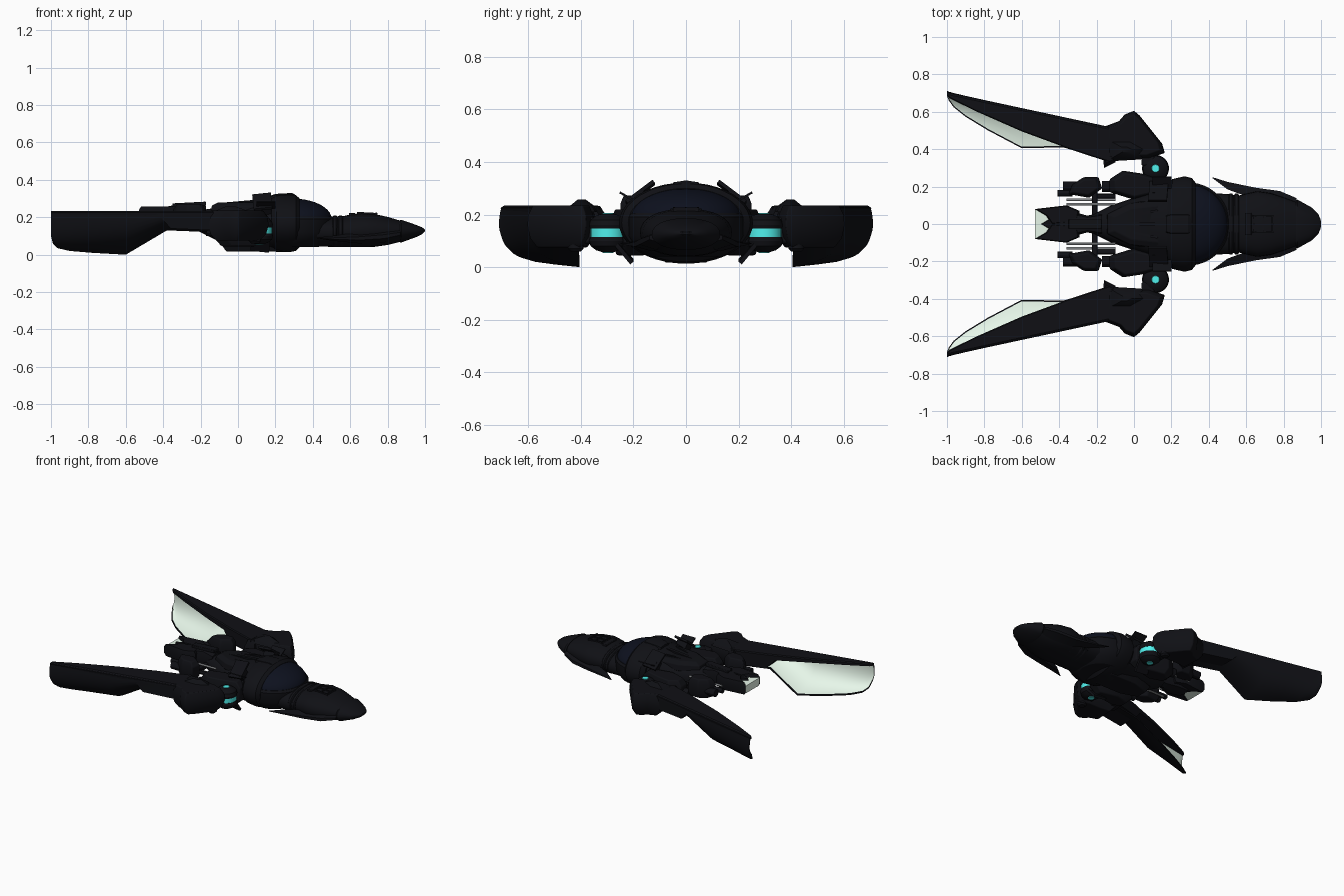
import bpy, bmesh
from math import sin, cos, pi, radians, copysign
from mathutils import Vector, Euler


def material(name, r, g, b):
    m = bpy.data.materials.new(name)
    m.diffuse_color = (r, g, b, 1)
    return m


DARK = material("dark_hull", 0.005, 0.0053, 0.0075)
BLUE = material("dome_blue", 0.004, 0.0055, 0.013)
TEAL = material("teal_glow", 0.08, 0.88, 0.85)
PALE = material("pale_panel", 0.80, 0.93, 0.82)
GREY = material("rod_grey", 0.25, 0.26, 0.27)


def loft(name, loops, mats=(DARK,), mirror=False, pick=None, bevel=0, angle=30):
    """Skin equal-length point loops and cap both ends; pick(j) gives a material slot."""
    bm = bmesh.new()
    rows = [[bm.verts.new(p) for p in loop] for loop in loops]
    n = len(rows[0])
    for a, b in zip(rows, rows[1:]):
        for j in range(n):
            k = (j + 1) % n
            f = bm.faces.new((a[j], a[k], b[k], b[j]))
            f.material_index = pick(j) if pick else 0
    bm.faces.new(rows[0][::-1])
    bm.faces.new(rows[-1])
    bmesh.ops.recalc_face_normals(bm, faces=bm.faces)
    me = bpy.data.meshes.new(name)
    bm.to_mesh(me)
    bm.free()
    for m in mats:
        me.materials.append(m)
    ob = bpy.data.objects.new(name, me)
    bpy.context.collection.objects.link(ob)
    if bevel:
        mod = ob.modifiers.new("bevel", 'BEVEL')
        mod.width, mod.segments = bevel, 2
    if mirror:
        mod = ob.modifiers.new("mirror", 'MIRROR')
        mod.use_axis = (False, True, False)
        mod.use_mirror_merge = False
    bpy.ops.object.select_all(action='DESELECT')
    ob.select_set(True)
    bpy.context.view_layer.objects.active = ob
    bpy.ops.object.shade_smooth_by_angle(angle=radians(angle))
    return ob


def hull(name, stations, mat=DARK, y=0, n=24, p=1.0, **kw):
    """Body along x from (x, half width, z low, z high); p < 1 squares the section."""
    def pw(v):
        return copysign(abs(v) ** p, v)
    loops = []
    for x, w, lo, hi in stations:
        loops.append([(x, y + w * pw(cos(2 * pi * i / n)),
                       (lo + hi) / 2 + (hi - lo) / 2 * pw(sin(2 * pi * i / n))) for i in range(n)])
    return loft(name, loops, (mat,), **kw)


def lathe(name, x, y, profile, mat=DARK, n=32, **kw):
    return loft(name, [[(x + r * cos(2 * pi * i / n), y + r * sin(2 * pi * i / n), z)
                        for i in range(n)] for z, r in profile], (mat,), **kw)


def slab(name, outline, layers, mat=DARK, **kw):
    """Stack of a plan outline at each (z, scale about its middle)."""
    cx = sum(p[0] for p in outline) / len(outline)
    cy = sum(p[1] for p in outline) / len(outline)
    return loft(name, [[(cx + (a - cx) * s, cy + (b - cy) * s, z) for a, b in outline]
                       for z, s in layers], (mat,), **kw)


def plate(name, c, size, rot=(0, 0, 0), mat=DARK, **kw):
    e = Euler([radians(a) for a in rot]).to_matrix()
    sx, sy, sz = (v / 2 for v in size)
    return loft(name, [[Vector(c) + e @ Vector((a * sx, b * sy, k * sz))
                        for a, b in ((-1, -1), (1, -1), (1, 1), (-1, 1))] for k in (-1, 1)],
                (mat,), **kw)


def rod(name, x0, x1, y, z, r, mat=DARK, **kw):
    return hull(name, [(x0, r, z - r, z + r), (x1, r, z - r, z + r)], mat, y, n=12, **kw)


# Wings: curved shell, pale on the inner side with a dark rim
def outer_y(x):
    return 0.52 + (-0.15 - x) * 0.215


edge = [(-0.13, 0.35, 0.12), (-0.38, 0.41, 0.13), (-0.60, 0.405, 0.0), (-0.78, 0.50, 0.01),
        (-0.90, 0.573, 0.02), (-0.965, 0.625, 0.035), (-0.99, 0.66, 0.06), (-1.0, 0.685, 0.10)]
loops, N = [], 10
for x, yb, zb in edge:
    yo, curve = outer_y(x), []
    for i in range(N + 1):
        t = i / N
        curve.append((x, (1 - t) ** 2 * yo + 2 * t * (1 - t) * (yo + 0.025) + t * t * yb,
                      (1 - t) ** 2 * 0.228 + 2 * t * (1 - t) * (zb + 0.03) + t * t * zb))
    inner = [(a, b - 0.010 * (1 - i / N), c + 0.010 * i / N) for i, (a, b, c) in enumerate(curve)]
    rim = [inner[-1], (x, inner[-1][1] + 0.008, inner[-1][2] + 0.001)]
    loops.append(curve + rim + inner[-2::-1])
loft("wing_blade", loops, (DARK, PALE), True, pick=lambda j: int(N + 1 < j < 2 * N + 2))

# Wing spar on the top edge, solid near the root
spar = [(-0.13, 0.33, 0.13), (-0.36, 0.405, 0.14), (-0.41, 0.425, 0.195), (-0.60, 0.495, 0.205),
        (-0.85, 0.605, 0.21), (-0.985, 0.672, 0.212), (-1.0, 0.686, 0.214)]
loft("wing_spar", [[(x, y, lo), (x, outer_y(x), lo), (x, outer_y(x) + 0.003, 0.225),
                    (x, outer_y(x) - 0.01, 0.234), (x, y + 0.006, 0.234), (x, y, 0.227)]
                   for x, y, lo in spar], mirror=True)

# Shoulder block with raised ridge and rear knuckle
slab("wing_shoulder", [(-0.16, 0.52), (-0.08, 0.55), (-0.05, 0.585), (0, 0.605), (0.03, 0.58),
                       (0.15, 0.43), (0.165, 0.38), (0.08, 0.35), (-0.05, 0.35), (-0.15, 0.34)],
     [(0.075, 0.72), (0.11, 0.92), (0.16, 1), (0.20, 0.97), (0.235, 0.84)], mirror=True, bevel=0.004)
slab("shoulder_ridge", [(-0.14, 0.34), (-0.14, 0.45), (-0.02, 0.45), (0.07, 0.40), (0.03, 0.35)],
     [(0.21, 1.1), (0.235, 0.8), (0.258, 0.25)], mirror=True)
slab("root_knuckle", [(-0.16, 0.30), (-0.17, 0.4), (-0.1, 0.44), (-0.10, 0.33)],
     [(0.11, 0.9), (0.14, 1), (0.19, 1), (0.232, 0.6)], mirror=True)
lathe("shoulder_bolt", 0.09, 0.42, [(0.06, 0.02), (0.07, 0.03), (0.225, 0.03), (0.235, 0.022)], mirror=True)

# Pivot hubs with teal core
lathe("hub_core", 0.115, 0.297, [(0.10, 0.066), (0.16, 0.066)], TEAL, mirror=True)
for label, s in (("upper", 1), ("lower", -1)):
    lathe("hub_" + label, 0.115, 0.297, [(0.13 + s * d, r) for d, r in
          ((0.016, 0.068), (0.03, 0.072), (0.05, 0.066), (0.066, 0.045), (0.072, 0.025))], mirror=True)
    lathe("hub_light_" + label, 0.115, 0.297, [(0.13 + s * 0.07, 0.022), (0.13 + s * 0.076, 0.02)],
          TEAL, mirror=True)
plate("hub_arm", (0.10, 0.22, 0.13), (0.06, 0.10, 0.08), mirror=True, bevel=0.01)
plate("hub_strut", (0.075, 0.35, 0.14), (0.07, 0.08, 0.10), mirror=True, bevel=0.01)

# Central body
hull("main_body", [(-0.22, 0.05, 0.13, 0.235), (-0.12, 0.10, 0.08, 0.25), (0.0, 0.14, 0.05, 0.26),
                   (0.12, 0.18, 0.04, 0.29), (0.20, 0.20, 0.03, 0.305), (0.30, 0.20, 0.025, 0.30)], p=0.85)
hull("body_ring", [(0.18, 0.21, 0.03, 0.305), (0.205, 0.24, 0.015, 0.318), (0.27, 0.255, 0.013, 0.322),
                   (0.31, 0.245, 0.02, 0.318), (0.33, 0.22, 0.04, 0.30)], n=40)
hull("ring_crest", [(0.17, 0.05, 0.25, 0.315), (0.2, 0.06, 0.25, 0.325), (0.29, 0.06, 0.25, 0.33),
                    (0.31, 0.05, 0.25, 0.318)], n=8, p=0.6)
lathe("dome_base", 0.29, 0, [(0.04, 0.14), (0.07, 0.19), (0.12, 0.22), (0.19, 0.222), (0.205, 0.212)], n=48)
lathe("dome", 0.29, 0, [(0.19 + 0.11 * sin(i * pi / 20), 0.001 + 0.210 * cos(i * pi / 20))
                        for i in range(11)], BLUE, n=48)
slab("back_plate", [(-0.14, -0.05), (-0.02, -0.11), (0.17, -0.13), (0.17, 0.13), (-0.02, 0.11), (-0.14, 0.05)],
     [(0.22, 1.05), (0.262, 1), (0.28, 0.75)], bevel=0.004)
slab("belly_plate", [(-0.1, -0.05), (0.05, -0.1), (0.3, -0.1), (0.3, 0.1), (0.05, 0.1), (-0.1, 0.05)],
     [(0.018, 0.8), (0.07, 1)], bevel=0.004)
plate("back_rib", (0.02, 0.05, 0.272), (0.22, 0.012, 0.02), (0, -5, 12), mirror=True)
plate("back_spine", (0.03, 0, 0.278), (0.24, 0.022, 0.02), (0, -5, 0))

# Tilted vanes above and below, with a mount joining them to the body
plate("upper_vane", (0.13, 0.175, 0.283), (0.10, 0.13, 0.014), (-37, -6, 0), mirror=True)
plate("upper_vane_tip", (0.15, 0.222, 0.267), (0.10, 0.07, 0.008), (30, 0, 0), mirror=True)
plate("vane_mount", (0.14, 0.17, 0.25), (0.08, 0.06, 0.07), (-37, 0, 0), mirror=True)
plate("lower_vane", (0.12, 0.235, 0.055), (0.10, 0.09, 0.016), (50, 6, 0), mirror=True)

# Side pods
slab("side_pod", [(-0.13, 0.17), (-0.13, 0.24), (-0.06, 0.285), (0.04, 0.27), (0.18, 0.235), (0.18, 0.17), (0, 0.13)],
     [(0.045, 0.7), (0.09, 1), (0.18, 1), (0.22, 0.8)], mirror=True, bevel=0.006)
rod("pod_nozzle", -0.17, -0.1, 0.2, 0.13, 0.03, mirror=True)

# Nose
hull("nose", [(0.34, 0.17, 0.045, 0.20), (0.50, 0.16, 0.042, 0.20), (0.56, 0.152, 0.04, 0.205),
              (0.60, 0.162, 0.04, 0.215), (0.66, 0.175, 0.04, 0.222), (0.73, 0.165, 0.042, 0.217),
              (0.80, 0.142, 0.052, 0.202), (0.88, 0.112, 0.072, 0.178), (0.95, 0.078, 0.097, 0.155),
              (0.985, 0.045, 0.113, 0.143), (1.0, 0.015, 0.124, 0.134)], p=0.9, n=32)
for i, x in enumerate((0.505, 0.535, 0.60)):
    hull("neck_band_%d" % i, [(x, 0.155, 0.042, 0.205), (x + 0.006, 0.163, 0.04, 0.209),
                              (x + 0.02, 0.163, 0.04, 0.209), (x + 0.026, 0.155, 0.042, 0.205)], p=0.9)
hull("nose_cap", [(0.865, 0.125, 0.066, 0.185), (0.875, 0.13, 0.066, 0.186), (0.95, 0.088, 0.093, 0.16),
                  (0.985, 0.053, 0.11, 0.146), (0.998, 0.025, 0.122, 0.136)], p=0.9)
# Cheek fins: thin blades sweeping back, drooping to a point
fin = [(0.42, 0.245, 0.25, 0.088, 0.092), (0.50, 0.185, 0.225, 0.075, 0.10), (0.65, 0.13, 0.194, 0.06, 0.12),
       (0.78, 0.11, 0.176, 0.065, 0.135), (0.87, 0.09, 0.138, 0.09, 0.14)]
loft("cheek_fin", [[(x, a, lo), (x, b, lo + 0.3 * (hi - lo)), (x, b, lo + 0.6 * (hi - lo)), (x, a, hi)]
                   for x, a, b, lo, hi in fin], mirror=True)
for i in range(3):
    plate("cockpit_frame_%d" % i, (0.69, (i - 1) * 0.045, 0.219), (0.11, 0.008, 0.014), (0, 3, 0))
for x in (0.64, 0.69, 0.74):
    plate("cockpit_bar", (x, 0, 0.219), (0.008, 0.098, 0.014))
plate("nose_block", (0.61, 0, 0.213), (0.035, 0.12, 0.02), bevel=0.004)

# Tail: central boom with pale fork
hull("tail_boom", [(-0.42, 0.055, 0.15, 0.25), (-0.34, 0.07, 0.14, 0.265), (-0.25, 0.045, 0.14, 0.27),
                   (-0.17, 0.06, 0.13, 0.26)], n=8, p=0.7)
slab("tail_fork", [(-0.53, 0.08), (-0.47, 0.045), (-0.44, 0.0), (-0.30, 0.01), (-0.29, 0.07), (-0.36, 0.10)],
     [(0.17, 0.9), (0.19, 1), (0.24, 1), (0.258, 0.9)], mirror=True)
slab("tail_pale_panel", [(-0.53, -0.08), (-0.53, 0.08), (-0.42, 0.05), (-0.42, -0.05)],
     [(0.18, 0.95), (0.235, 1)], PALE)
slab("tail_tongue", [(-0.50, 0), (-0.44, 0.035), (-0.38, 0.035), (-0.38, -0.035), (-0.44, -0.035)],
     [(0.22, 1), (0.25, 0.9)])
plate("tail_crest", (-0.26, 0, 0.268), (0.18, 0.05, 0.022), (0, -3, 0), bevel=0.004)

# Thrusters and pale rods beside the tail
slab("thruster", [(-0.35, 0.16), (-0.33, 0.21), (-0.27, 0.25), (-0.19, 0.25), (-0.17, 0.19), (-0.24, 0.14)],
     [(0.14, 0.8), (0.17, 1), (0.24, 1), (0.272, 0.75)], mirror=True, bevel=0.006)
rod("thruster_nozzle", -0.41, -0.33, 0.165, 0.20, 0.017, mirror=True)
rod("thruster_barrel", -0.38, -0.28, 0.20, 0.19, 0.026, mirror=True)
rod("thruster_link", -0.2, -0.1, 0.15, 0.17, 0.014, mirror=True)
for y, z in ((0.105, 0.20), (0.13, 0.17)):
    rod("tail_rod", -0.36, -0.1, y, z, 0.007, GREY, mirror=True)
plate("tail_cross_brace", (-0.21, 0, 0.18), (0.03, 0.38, 0.03), bevel=0.004)
